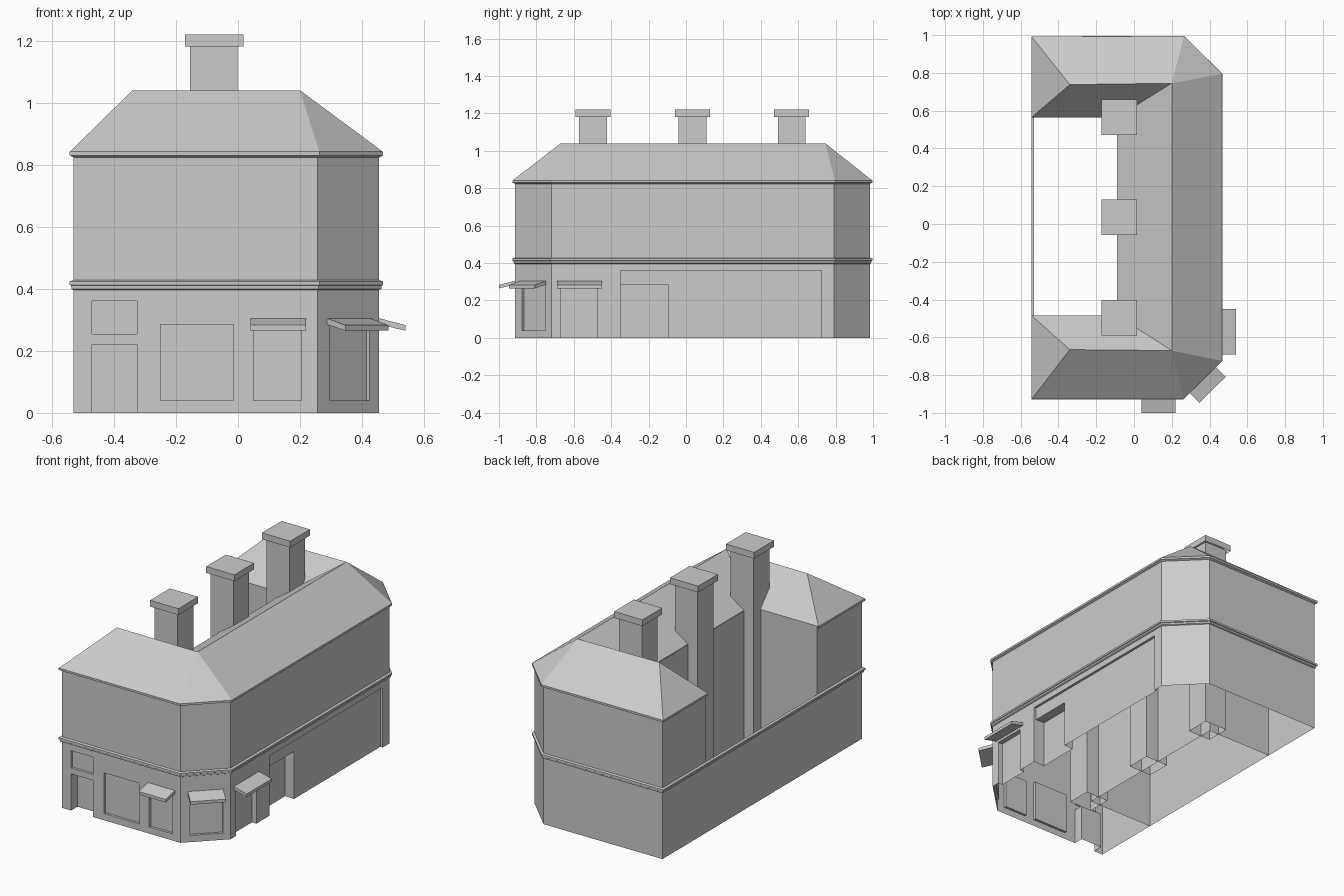
import bpy, bmesh
from mathutils import Vector

if "Cube" in bpy.data.objects:
    bpy.data.objects.remove(bpy.data.objects["Cube"])


def make(name, faces):
    """Object from a list of polygons given as coordinate tuples."""
    bm = bmesh.new()
    for f in faces:
        bm.faces.new([bm.verts.new(p) for p in f])
    bmesh.ops.remove_doubles(bm, verts=bm.verts, dist=0.0004)
    me = bpy.data.meshes.new(name)
    bm.to_mesh(me)
    bm.free()
    ob = bpy.data.objects.new(name, me)
    bpy.context.collection.objects.link(ob)
    return ob


def frame(p0, p1):
    """Wall-local mapping: u along wall, d outward, z up."""
    a, b = Vector(p0), Vector(p1)
    t = (b - a).normalized()
    n = Vector((t.y, -t.x))
    return (lambda u, d, z: (*(a + t * u + n * d), z)), (b - a).length


def panel(at, u0, u1, z0, z1, d, holes):
    """Wall panel with recesses (u0, u1, z0, z1, depth, nested recesses)."""
    us = sorted({u0, u1, *[h[0] for h in holes], *[h[1] for h in holes]})
    zs = sorted({z0, z1, *[h[2] for h in holes], *[h[3] for h in holes]})
    faces = []
    for a, b in zip(us, us[1:]):
        for c, e in zip(zs, zs[1:]):
            if not any(h[0] < (a + b) / 2 < h[1] and h[2] < (c + e) / 2 < h[3] for h in holes):
                faces.append([at(a, d, c), at(b, d, c), at(b, d, e), at(a, d, e)])
    for a, b, c, e, depth, nested in holes:
        i = d - depth
        faces.append([at(a, d, c), at(a, i, c), at(a, i, e), at(a, d, e)])
        faces.append([at(b, i, c), at(b, d, c), at(b, d, e), at(b, i, e)])
        faces.append([at(a, d, e), at(a, i, e), at(b, i, e), at(b, d, e)])
        if c > 0:
            faces.append([at(a, d, c), at(b, d, c), at(b, i, c), at(a, i, c)])
        faces += panel(at, a, b, c, e, i, nested)
    return faces


def offset(path, dist, closed):
    """Mitred outward offset of a counter-clockwise path."""
    n, out = len(path), []
    pts = [Vector(p) for p in path]
    for i, p in enumerate(pts):
        ns = []
        for j in (i - 1, i):
            if closed or 0 <= j < n - 1:
                t = (pts[(j + 1) % n] - pts[j % n]).normalized()
                ns.append(Vector((t.y, -t.x)))
        m = (ns[0] + ns[-1]).normalized()
        out.append(p + m * dist / m.dot(ns[0]))
    return out


def moulding(name, path, profile, closed):
    rings = [[(*p, z) for p in offset(path, d, closed)] for d, z in profile]
    faces = []
    for r, s in zip(rings, rings[1:]):
        for i in range(len(path) if closed else len(path) - 1):
            k = (i + 1) % len(path)
            faces.append([r[i], r[k], s[k], s[i]])
    return make(name, faces)


# C-shaped footprint with two chamfered street corners
plan = [(-.53, -.915), (.257, -.915), (.455, -.72), (.455, .79), (.26, .983),
        (-.53, .98), (-.53, .57), (-.09, .57), (-.09, -.49), (-.53, -.49)]
EAVE = .84

# recessed doors and windows per wall
openings = {
    0: [(.06, .205, 0, .22, .06, []),
        (.06, .205, .255, .36, .015, []),
        (.28, .515, .04, .285, .015, []),
        (.58, .735, .04, .265, .015, [])],
    1: [(.054, .235, .04, .285, .015, [])],
    2: [(.05, .245, 0, .27, .03, []),
        (.37, 1.445, 0, .36, .015, [(.37, .625, 0, .285, .06, [])])],
}
names = ["front", "front_corner", "right", "back_corner", "back", "back_wing_end",
         "back_wing_inner", "court", "front_wing_inner", "front_wing_end"]
for i, nm in enumerate(names):
    at, length = frame(plan[i], plan[(i + 1) % 10])
    make(nm + "_wall", panel(at, 0, length, 0, EAVE, 0, openings.get(i, [])))

# low wall closing the courtyard on the left
at, length = frame(plan[6], plan[9])
make("courtyard_wall", panel(at, 0, length, 0, .42, 0, []))

# string course above the shops and eaves trim
moulding("string_course", plan[:6],
         [(0, .396), (.007, .4), (.008, .41), (.013, .413), (.013, .424), (0, .428)], True)
moulding("eaves_trim", [plan[9]] + plan[:7],
         [(0, .824), (.008, .828), (.013, .83), (.013, .842), (0, .842)], False)

# hipped roof over the C
e = [(*p, .842) for p in offset(plan, .012, True)]
e[7], e[8] = (-.09, .565, .842), (-.09, -.485, .842)
e[6], e[9] = (-.542, .565, .842), (-.542, -.485, .842)
A, B, C, D = [(x, y, 1.04) for x, y in ((-.34, -.665), (.2, -.67), (.2, .745), (-.34, .738))]
make("roof", [[e[0], e[1], B, A], [e[1], e[2], B], [e[2], e[3], C, B], [e[3], e[4], C],
              [e[4], e[5], D, C], [e[5], e[6], D], [e[6], e[7], C, D],
              [e[7], e[8], B, C], [e[8], e[9], A, B], [e[9], e[0], A]])


def open_box(name, cx, cy, sx, sy, z0, z1, top):
    c = [(cx + a * sx / 2, cy + b * sy / 2) for a, b in ((-1, -1), (1, -1), (1, 1), (-1, 1))]
    faces = [[(*c[i], z0), (*c[(i + 1) % 4], z0), (*c[(i + 1) % 4], z1), (*c[i], z1)]
             for i in range(4)]
    if top:
        faces.append([(*p, z1) for p in c])
    make(name, faces)


# chimneys running from the ground, with hollow caps
for i, y in enumerate((-.497, .035, .565)):
    open_box(f"chimney_stack_{i}", -.078, y, .153, .148, 0, 1.19, True)
    open_box(f"chimney_cap_{i}", -.077, y, .188, .187, 1.182, 1.22, True)

# sloping shop awnings
for i, nm, u in ((0, "front", .66), (1, "corner", .139), (2, "right", .15)):
    at, _ = frame(plan[i], plan[i + 1])
    w = .12 if i == 2 else .09 if i == 0 else .098
    prof = [(0, .285), (.085, .265), (.085, .283), (0, .305)]
    L = [at(u - w, d, z) for d, z in prof]
    R = [at(u + w, d, z) for d, z in prof]
    make(nm + "_awning", [L[::-1], R] + [[L[k], R[k], R[(k + 1) % 4], L[(k + 1) % 4]][::-1]
                                         for k in range(4)])
